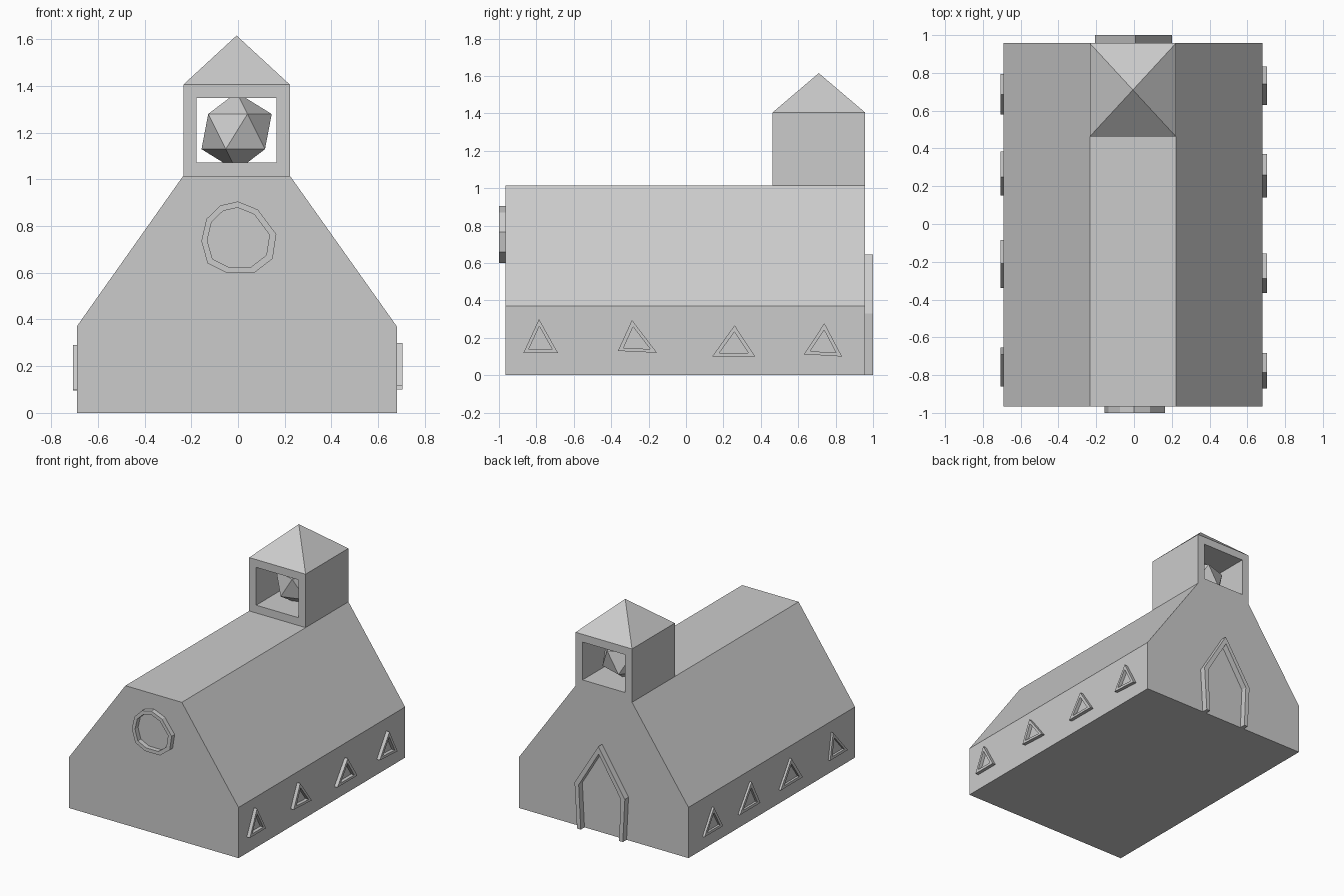
import bpy, bmesh
from mathutils import Vector

if "Cube" in bpy.data.objects:
    bpy.data.objects.remove(bpy.data.objects["Cube"])

Y0, Y1 = -0.965, 0.957      # gable walls
XL, XR = -0.69, 0.68        # side walls


def finish(bm, name):
    bmesh.ops.recalc_face_normals(bm, faces=bm.faces[:])
    mesh = bpy.data.meshes.new(name)
    bm.to_mesh(mesh)
    bm.free()
    obj = bpy.data.objects.new(name, mesh)
    bpy.context.collection.objects.link(obj)
    return obj


def frame(name, outer, axis, a, b, inner=None, scale=0.68, closed=True):
    """Raised border between two outlines, running from depth a to b along an axis."""
    if inner is None:
        cu = sum(p[0] for p in outer) / len(outer)
        cv = sum(p[1] for p in outer) / len(outer)
        inner = [(cu + (u - cu) * scale, cv + (v - cv) * scale) for u, v in outer]
    place = (lambda u, v, d: (d, u, v)) if axis == 'x' else (lambda u, v, d: (u, d, v))
    bm = bmesh.new()
    loops = [[bm.verts.new(place(u, v, d)) for u, v in pts]
             for pts, d in ((outer, a), (outer, b), (inner, b), (inner, a))]
    n = len(outer)
    for k in range(4):
        p, q = loops[k], loops[(k + 1) % 4]
        for i in range(n if closed else n - 1):
            j = (i + 1) % n
            bm.faces.new((p[i], p[j], q[j], q[i]))
    if not closed:
        for i in (0, n - 1):
            bm.faces.new([l[i] for l in loops])
    return finish(bm, name)


# Hall with sloped roof, extruded from the gable profile
bm = bmesh.new()
profile = [(XL, 0), (XR, 0), (XR, 0.37), (0.222, 1.015), (-0.234, 1.015), (XL, 0.37)]
gable = bm.faces.new([bm.verts.new((x, Y0, z)) for x, z in profile])
ext = bmesh.ops.extrude_face_region(bm, geom=[gable], use_keep_orig=True)
bmesh.ops.translate(bm, vec=(0, Y1 - Y0, 0),
                    verts=[g for g in ext['geom'] if isinstance(g, bmesh.types.BMVert)])
bmesh.ops.recalc_face_normals(bm, faces=bm.faces[:])

# Bell tower raised from the back of the roof ridge
ridge = max(bm.faces, key=lambda f: f.calc_center_median().z)
bmesh.ops.bisect_plane(bm, geom=[ridge] + ridge.edges[:] + ridge.verts[:],
                       plane_co=(0, 0.463, 0), plane_no=(0, 1, 0))
flat = [f for f in bm.faces if all(v.co.z > 1.01 for v in f.verts)]
base = max(flat, key=lambda f: f.calc_center_median().y)
cap = bmesh.ops.extrude_discrete_faces(bm, faces=[base])['faces'][0]
bmesh.ops.translate(bm, vec=(0, 0, 0.39), verts=cap.verts[:])
bm.normal_update()

# Opening through the tower
ends = [f for f in bm.faces if abs(f.normal.y) > 0.9 and f.calc_center_median().z > 1.1]
for f in ends:
    bmesh.ops.inset_region(bm, faces=[f], thickness=0.057, use_even_offset=True)
rims = [e for f in ends for e in f.edges]
bmesh.ops.delete(bm, geom=ends, context='FACES_ONLY')
bmesh.ops.bridge_loops(bm, edges=rims)

# Pyramid roof on the tower
tip = bmesh.ops.poke(bm, faces=[cap])['verts'][0]
tip.co.z = 1.615
finish(bm, "church_hall_and_tower")

# Bell
bpy.ops.mesh.primitive_ico_sphere_add(subdivisions=1, radius=0.168, location=(-0.006, 0.71, 1.204))
bpy.context.object.name = "bell"

# Round window on the front gable
frame("round_window_frame",
      [(0, 0.905), (0.085, 0.87), (0.164, 0.765), (0.148, 0.66), (0.07, 0.6),
       (-0.05, 0.6), (-0.13, 0.64), (-0.157, 0.735), (-0.135, 0.83), (-0.075, 0.888)],
      'y', Y0 + 0.01, -1.0, scale=0.83)

# Pointed door frame on the back gable
frame("door_frame",
      [(0.18, 0), (0.2, 0.33), (0.008, 0.645), (-0.206, 0.315), (-0.19, 0)],
      'y', Y1 - 0.01, 1.0,
      inner=[(0.15, 0), (0.167, 0.322), (0.006, 0.59), (-0.173, 0.307), (-0.16, 0)],
      closed=False)

# Triangular side windows
right = [[(-0.786, 0.30), (-0.684, 0.118), (-0.87, 0.118)],
         [(-0.289, 0.295), (-0.155, 0.12), (-0.364, 0.13)],
         [(0.26, 0.267), (0.37, 0.10), (0.14, 0.10)],
         [(0.74, 0.278), (0.834, 0.10), (0.63, 0.112)]]
left = [[(-0.69, 0.29), (-0.655, 0.10), (-0.86, 0.10)],
        [(-0.21, 0.285), (-0.085, 0.10), (-0.34, 0.10)],
        [(0.25, 0.29), (0.385, 0.10), (0.15, 0.10)],
        [(0.685, 0.27), (0.795, 0.095), (0.58, 0.095)]]
for side, tris, a, b in (("right", right, XR - 0.01, 0.705), ("left", left, XL + 0.01, -0.706)):
    for i, tri in enumerate(tris):
        frame(f"{side}_window_frame_{i + 1}", tri, 'x', a, b)
